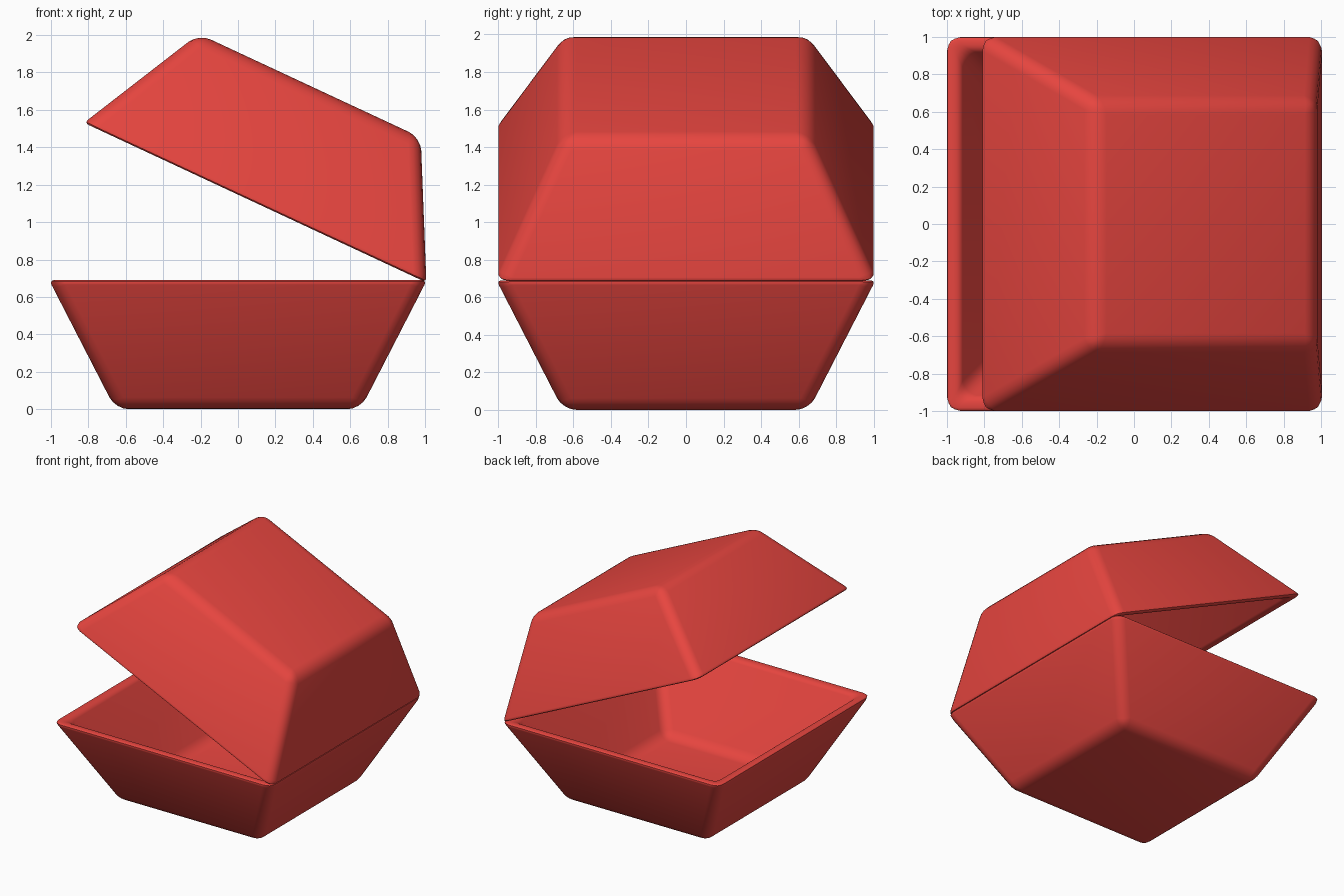
import bpy, bmesh
from math import radians

if "Cube" in bpy.data.objects:
    bpy.data.objects.remove(bpy.data.objects["Cube"])

H = 0.69           # height of each half
HINGE_X = 0.98
red = bpy.data.materials.new("red")
red.diffuse_color = (0.8, 0.06, 0.05, 1)
red.use_nodes = True
red.node_tree.nodes["Principled BSDF"].inputs["Base Color"].default_value = red.diffuse_color


def tray(name, flip=False):
    """Hollow square tray with sloping walls and rounded edges; open at the top."""
    # square rings as (half width, height): outer floor, outer rim, inner rim, inner floor
    rings = [(0.655, 0), (1.01, H), (0.93, H), (0.605, 0.06)]
    bm = bmesh.new()
    weight = bm.edges.layers.float.new("bevel_weight_edge")
    loops = []
    for r, z in rings:
        zz = H - z if flip else z
        loops.append([bm.verts.new((sx * r, sy * r, zz))
                      for sx, sy in ((-1, -1), (1, -1), (1, 1), (-1, 1))])
    for a, b in zip(loops, loops[1:]):
        for i in range(4):
            j = (i + 1) % 4
            bm.faces.new((a[i], a[j], b[j], b[i]))
    bm.faces.new(loops[0])
    bm.faces.new(loops[-1])
    bmesh.ops.recalc_face_normals(bm, faces=bm.faces[:])
    # fine rounding on the rim, broad rounding elsewhere
    rim = set(loops[1] + loops[2])
    for e in bm.edges:
        on_rim = e.verts[0] in rim and e.verts[1] in rim
        e[weight] = 0.4 if on_rim else 1.0
    if flip:  # move origin to the hinge line
        bmesh.ops.translate(bm, verts=bm.verts[:], vec=(-HINGE_X, 0, 0))
    me = bpy.data.meshes.new(name)
    bm.to_mesh(me)
    bm.free()
    ob = bpy.data.objects.new(name, me)
    bpy.context.collection.objects.link(ob)
    me.materials.append(red)
    bev = ob.modifiers.new("rounding", "BEVEL")
    bev.limit_method = 'WEIGHT'
    bev.width = 0.07
    bev.segments = 4
    bpy.ops.object.select_all(action='DESELECT')
    bpy.context.view_layer.objects.active = ob
    ob.select_set(True)
    bpy.ops.object.modifier_apply(modifier="rounding")
    bpy.ops.object.shade_smooth_by_angle(angle=radians(35))
    return ob


# lower tray
tray("base")

# lid: the same tray upside down, swung open about the right edge
lid = tray("lid", flip=True)
lid.location = (HINGE_X, 0, H)
lid.rotation_euler = (0, radians(25), 0)
